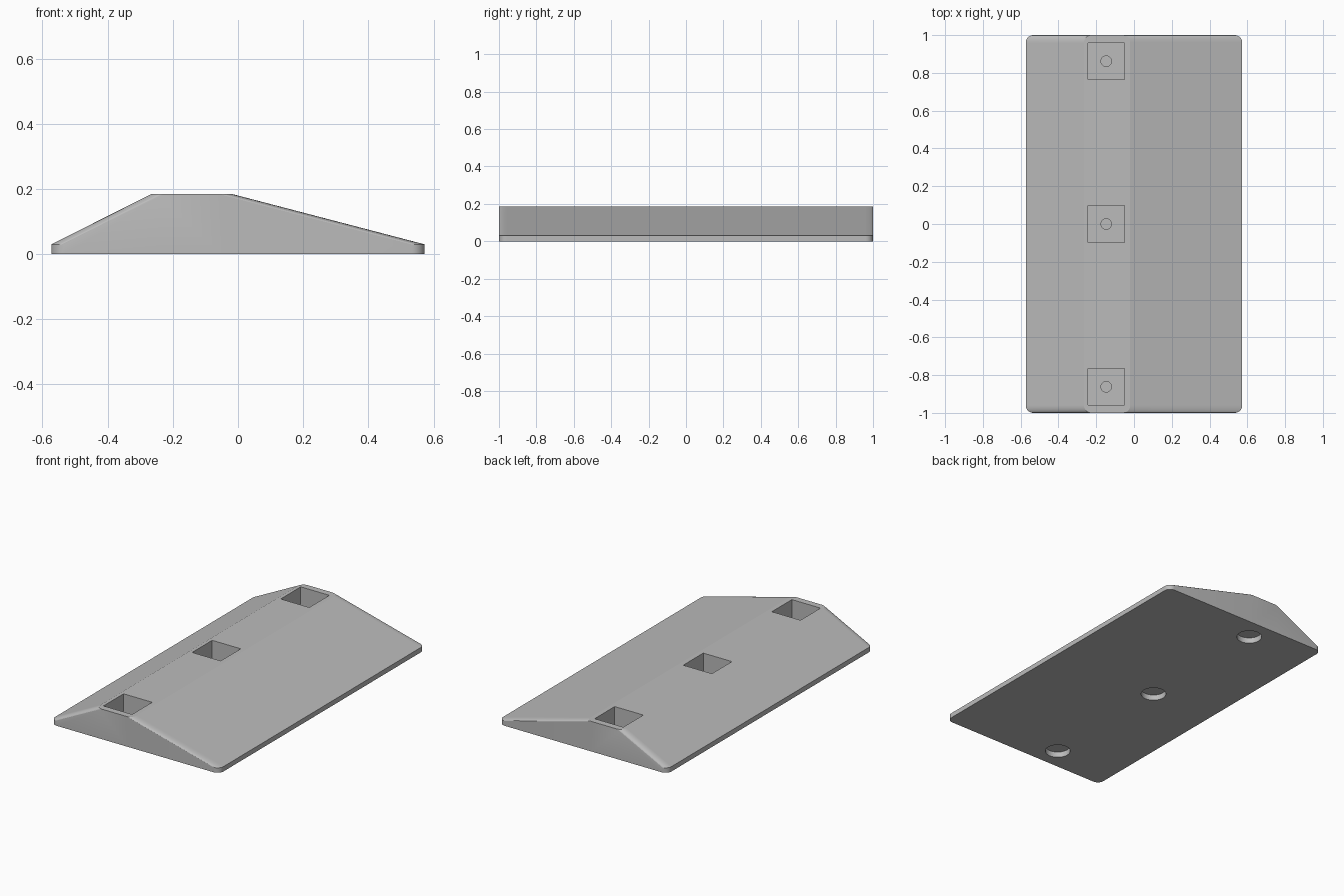
import bpy
import bmesh
from math import radians, sin, cos, pi

if "Cube" in bpy.data.objects:
    bpy.data.objects.remove(bpy.data.objects["Cube"])

# Single matt grey finish
grey = bpy.data.materials.new("plain_grey")
grey.use_nodes = True
colour = (0.5, 0.5, 0.5, 1)
grey.diffuse_color = colour
grey.node_tree.nodes["Principled BSDF"].inputs["Base Color"].default_value = colour

HALF = 0.573          # half width
TOP = 0.185           # height of the flat crown
LIP = 0.03            # height of the upright long edges
RADIUS = 0.04         # rounding of the corners, seen from above
STEPS = 8
POCKET_X = -0.147
POCKET_YS = (-0.862, 0, 0.862)
POCKET_HALF = 0.0975
POCKET_FLOOR = 0.06

bm = bmesh.new()


def bridge(ring, other):
    """Join two matching closed rings of vertices with quads."""
    for i in range(len(ring)):
        j = (i + 1) % len(ring)
        bm.faces.new((ring[i], ring[j], other[j], other[i]))


def sink(face, z):
    """Move a flat face straight to height z, leaving walls behind it."""
    ring = face.verts[:]
    inner = [bm.verts.new((v.co.x, v.co.y, z)) for v in ring]
    bm.faces.remove(face)
    bridge(ring, inner)
    return bm.faces.new(inner)


def round_hole(face, radius, z):
    """Cut a round blind hole in the middle of a square face."""
    corners = face.verts[:]
    centre = face.calc_center_median()
    u = (corners[0].co - centre).normalized()
    w = (corners[1].co - centre).normalized()
    count = 4 * STEPS
    ring = []
    for k in range(count):
        a = 2 * pi * k / count - pi / 4
        ring.append(bm.verts.new(centre + radius * (cos(a) * u + sin(a) * w)))
    bm.faces.remove(face)
    for i in range(4):
        for k in range(i * STEPS, (i + 1) * STEPS):
            bm.faces.new((corners[i], ring[(k + 1) % count], ring[k]))
        bm.faces.new((corners[i], corners[(i + 1) % 4], ring[(i + 1) * STEPS % count]))
    sink(bm.faces.new(ring), z)


# Ramp body: cross-sections that narrow along a quarter circle at both ends
profile = [(-HALF, 0), (HALF, 0), (HALF, LIP), (-0.02, TOP), (-0.265, TOP), (-HALF, LIP)]
stations = []
for k in range(STEPS + 1):
    a = pi / 2 * k / STEPS
    stations.append((1 - RADIUS * (1 - cos(a)), RADIUS * (1 - sin(a))))
stations = [(-y, inset) for y, inset in stations] + [(y, inset) for y, inset in reversed(stations)]

sections = []
for y, inset in stations:
    section = []
    for i, (x, z) in enumerate(profile):
        shift = inset if i in (0, 4, 5) else -inset
        section.append(bm.verts.new((x + shift, y, z)))
    sections.append(section)
for first, second in zip(sections, sections[1:]):
    bridge(first, second)
bm.faces.new(sections[0])
bm.faces.new(sections[-1])
bmesh.ops.recalc_face_normals(bm, faces=bm.faces[:])


# Score the outlines of the three square pockets
def score(co, normal):
    bmesh.ops.bisect_plane(bm, geom=bm.verts[:] + bm.edges[:] + bm.faces[:],
                           dist=0.00001, plane_co=co, plane_no=normal)


for side in (-POCKET_HALF, POCKET_HALF):
    score((POCKET_X + side, 0, 0), (1, 0, 0))
    for y in POCKET_YS:
        score((0, y + side, 0), (0, 1, 0))
bm.normal_update()

squares = []
for face in bm.faces:
    c = face.calc_center_median()
    if (abs(face.normal.z) > 0.99 and abs(c.x - POCKET_X) < 0.01
            and any(abs(c.y - y) < 0.01 for y in POCKET_YS)):
        squares.append((face, c.z > TOP / 2))

# Square pockets with a pilot hole on top, round recesses underneath
for face, is_top in squares:
    if is_top:
        round_hole(sink(face, POCKET_FLOOR), 0.028, POCKET_FLOOR - 0.012)
    else:
        round_hole(face, 0.072, 0.035)
bmesh.ops.recalc_face_normals(bm, faces=bm.faces[:])

mesh = bpy.data.meshes.new("ramp_body")
bm.to_mesh(mesh)
bm.free()
mesh.materials.append(grey)
body = bpy.data.objects.new("ramp_body", mesh)
bpy.context.collection.objects.link(body)

# Smooth only the rounded surfaces
bpy.ops.object.select_all(action='DESELECT')
bpy.context.view_layer.objects.active = body
body.select_set(True)
bpy.ops.object.shade_smooth_by_angle(angle=radians(14))
